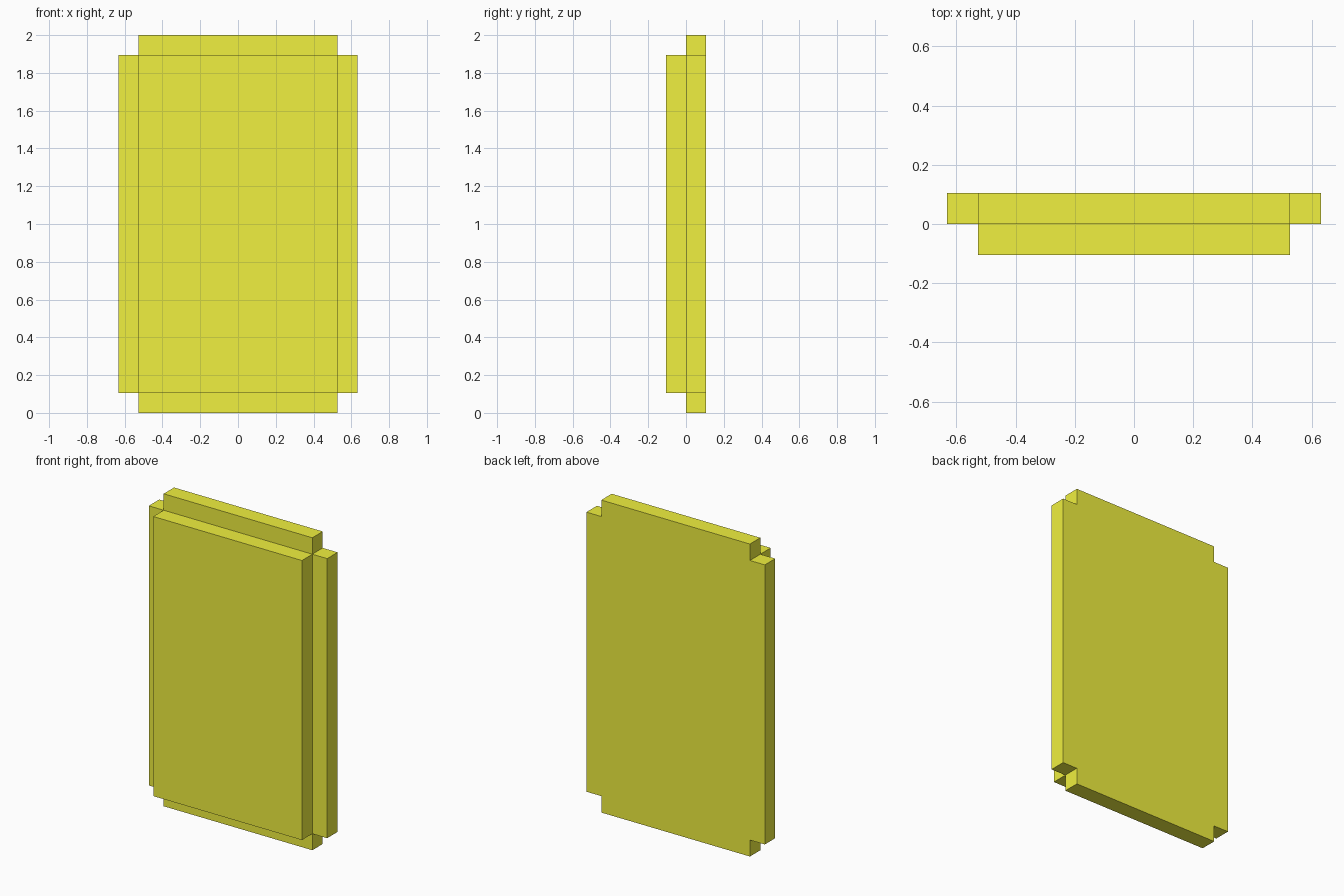
import bpy, bmesh
from mathutils import Vector

if "Cube" in bpy.data.objects:
    bpy.data.objects.remove(bpy.data.objects["Cube"])

U = 2 / 19                                   # thickness unit
XS = [-6 * U, -5 * U, 5 * U, 6 * U]
YS = [-U, 0, U]
ZS = [0, U, 18 * U, 19 * U]

# Solid blocks: front panel, then the cross-shaped back panel (core, side rails, top and bottom rails)
solid = {(1, 0, 1), (1, 1, 1), (0, 1, 1), (2, 1, 1), (1, 1, 0), (1, 1, 2)}

bm = bmesh.new()


def add_side(cell, axis, side):
    """Add one outer face of a block."""
    b, c = [(axis + 1) % 3, (axis + 2) % 3]
    corners = []
    for db, dc in ((0, 0), (1, 0), (1, 1), (0, 1)):
        i = list(cell)
        i[axis] += side
        i[b] += db
        i[c] += dc
        corners.append(bm.verts.new((XS[i[0]], YS[i[1]], ZS[i[2]])))
    bm.faces.new(corners if side else corners[::-1])


# Skin only the exposed sides so the body is one clean shell
for cell in sorted(solid):
    for axis in range(3):
        for side in (0, 1):
            n = list(cell)
            n[axis] += 1 if side else -1
            if tuple(n) not in solid:
                add_side(cell, axis, side)

bmesh.ops.remove_doubles(bm, verts=bm.verts[:], dist=1e-5)
bmesh.ops.dissolve_limit(bm, angle_limit=0.01, verts=bm.verts[:], edges=bm.edges[:])
bmesh.ops.recalc_face_normals(bm, faces=bm.faces[:])

mesh = bpy.data.meshes.new("stepped_panel")
bm.to_mesh(mesh)
bm.free()
panel = bpy.data.objects.new("stepped_panel", mesh)
bpy.context.collection.objects.link(panel)

# Yellow finish
mat = bpy.data.materials.new("yellow")
mat.diffuse_color = (0.87, 0.87, 0.05, 1)
mat.use_nodes = True
mat.node_tree.nodes["Principled BSDF"].inputs["Base Color"].default_value = mat.diffuse_color
mesh.materials.append(mat)
